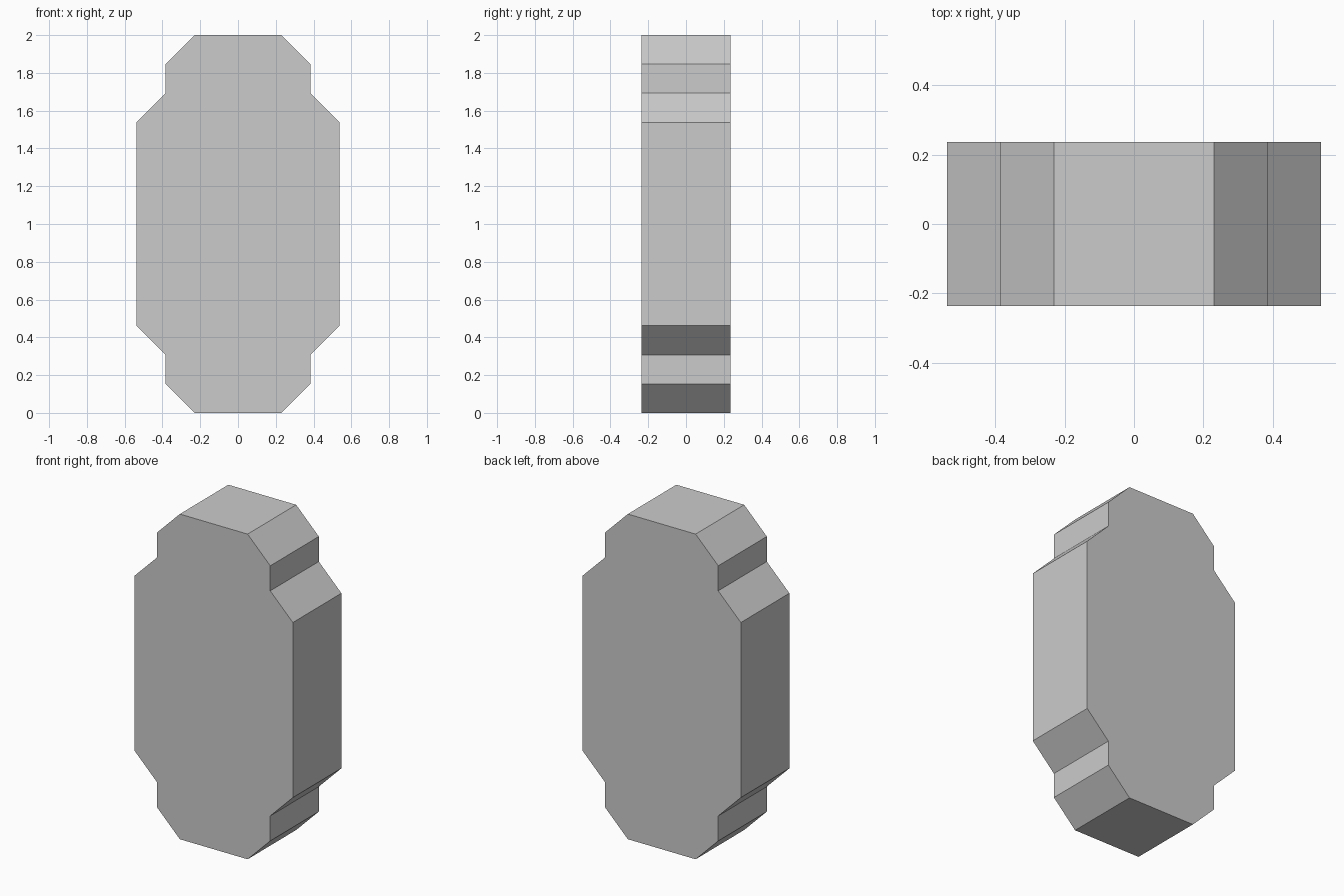
import bpy, bmesh

if "Cube" in bpy.data.objects:
    bpy.data.objects.remove(bpy.data.objects["Cube"])

STEP = 2 / 13      # all outline corners lie on this spacing
HALF_DEPTH = 0.236

# Lower right quarter of the outline, mirrored upward and then to the left
quarter = [(1.5, 0), (2.5, 1), (2.5, 2), (3.5, 3)]
right = quarter + [(x, 13 - z) for x, z in reversed(quarter)]
outline = right + [(-x, z) for x, z in reversed(right)]

# Stepped, chamfered slab extruded from front to back
bm = bmesh.new()
front = bm.faces.new([bm.verts.new((x * STEP, -HALF_DEPTH, z * STEP)) for x, z in outline])
extruded = bmesh.ops.extrude_face_region(bm, geom=[front], use_keep_orig=True)
back_verts = [v for v in extruded["geom"] if isinstance(v, bmesh.types.BMVert)]
bmesh.ops.translate(bm, verts=back_verts, vec=(0, 2 * HALF_DEPTH, 0))
bmesh.ops.recalc_face_normals(bm, faces=bm.faces[:])

mesh = bpy.data.meshes.new("stepped_slab")
bm.to_mesh(mesh)
bm.free()
slab = bpy.data.objects.new("stepped_slab", mesh)
bpy.context.collection.objects.link(slab)
